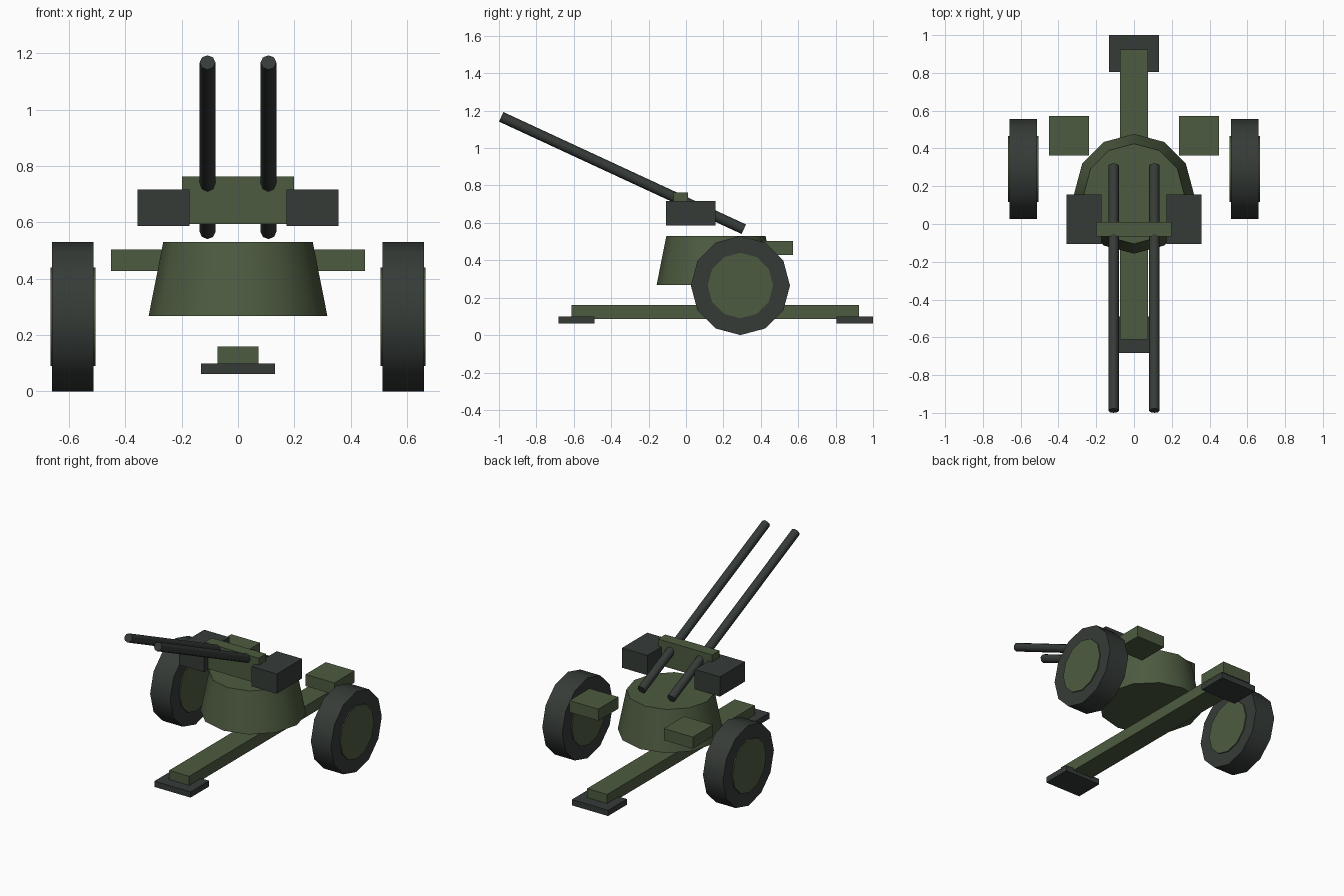
import bpy
import math
from mathutils import Vector

cube = bpy.data.objects.get("Cube")
if cube:
    bpy.data.objects.remove(cube, do_unlink=True)


def material(name, rgb):
    mat = bpy.data.materials.new(name)
    mat.use_nodes = True
    mat.diffuse_color = (*rgb, 1)
    mat.node_tree.nodes["Principled BSDF"].inputs["Base Color"].default_value = (*rgb, 1)
    return mat


GREEN = material("olive green", (0.075, 0.105, 0.052))
DARK = material("dark gunmetal", (0.036, 0.044, 0.039))


def finish(name, mat):
    obj = bpy.context.object
    obj.name = name
    obj.data.materials.append(mat)
    return obj


def box(name, mat, low, high):
    """Box spanning two opposite corners."""
    low, high = Vector(low), Vector(high)
    bpy.ops.mesh.primitive_cube_add(size=1, location=(low + high) / 2)
    obj = finish(name, mat)
    obj.scale = high - low
    bpy.ops.object.transform_apply(location=False, rotation=False, scale=True)
    return obj


def rod(name, mat, start, end, r1, r2, sides):
    """Faceted round bar or cone between two points, smooth along its side."""
    start, end = Vector(start), Vector(end)
    axis = end - start
    bpy.ops.mesh.primitive_cone_add(
        vertices=sides, radius1=r1, radius2=r2, depth=axis.length,
        location=(start + end) / 2,
        rotation=axis.to_track_quat('Z', 'Y').to_euler())
    obj = finish(name, mat)
    bpy.ops.object.shade_smooth_by_angle(angle=math.radians(50))
    return obj


# Long ground beam with a foot pad under each end
box("ground_beam", GREEN, (-0.073, -0.612, 0.086), (0.073, 0.925, 0.16))
box("front_foot_pad", DARK, (-0.132, -0.682, 0.062), (0.132, -0.49, 0.1))
box("rear_foot_pad", DARK, (-0.132, 0.805, 0.062), (0.132, 1.0, 0.1))

# Tapered turntable and the crossbar cradle above it
rod("turntable", GREEN, (0, 0.16, 0.268), (0, 0.16, 0.531), 0.317, 0.265, 12)
box("cradle_crossbar", GREEN, (-0.198, -0.066, 0.594), (0.198, 0.01, 0.763))

# Paired parts on both sides
for side, s in (("left", 1), ("right", -1)):
    wheel_y, wheel_z = 0.291, 0.265
    rod(side + "_tyre", DARK, (s * 0.513, wheel_y, wheel_z),
        (s * 0.659, wheel_y, wheel_z), 0.265, 0.265, 12)
    rod(side + "_wheel_disc", GREEN, (s * 0.506, wheel_y, wheel_z),
        (s * 0.666, wheel_y, wheel_z), 0.175, 0.175, 12)
    box(side + "_seat", GREEN, (s * 0.239, 0.362, 0.427), (s * 0.45, 0.572, 0.504))
    box(side + "_ammo_box", DARK, (s * 0.172, -0.106, 0.587), (s * 0.357, 0.157, 0.717))
    rod(side + "_barrel", DARK, (s * 0.108, 0.309, 0.566),
        (s * 0.108, -0.988, 1.167), 0.028, 0.028, 8)

# Mirrored corner order turns some boxes inside out, so recalculate outward faces
for obj in bpy.context.scene.objects:
    if obj.type == 'MESH' and obj.name.endswith(("_seat", "_ammo_box")):
        bpy.ops.object.select_all(action='DESELECT')
        obj.select_set(True)
        bpy.context.view_layer.objects.active = obj
        bpy.ops.object.mode_set(mode='EDIT')
        bpy.ops.mesh.select_all(action='SELECT')
        bpy.ops.mesh.normals_make_consistent(inside=False)
        bpy.ops.object.mode_set(mode='OBJECT')
